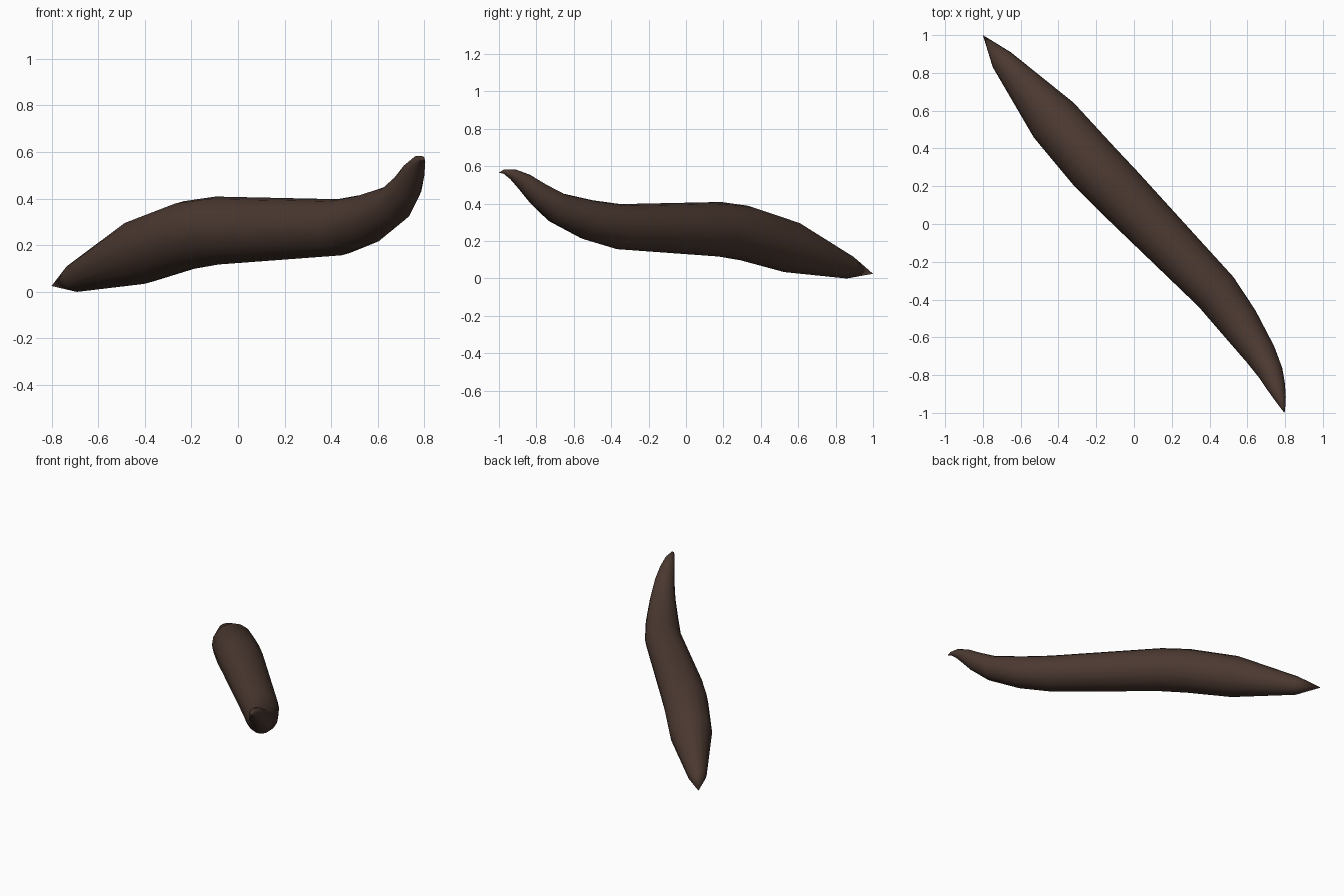
import bpy
import bmesh
import math
from mathutils import Vector

cube = bpy.data.objects.get("Cube")
if cube:
    bpy.data.objects.remove(cube, do_unlink=True)

SIDES = 16

# Spine stations from tail to head: x, y, z, radius
STATIONS = [
    (-0.70, 0.87, 0.060, 0.062),
    (-0.425, 0.55, 0.170, 0.140),
    (-0.215, 0.31, 0.243, 0.148),
    (-0.09, 0.18, 0.263, 0.146),
    (0.435, -0.36, 0.277, 0.121),
    (0.555, -0.52, 0.313, 0.108),
    (0.67, -0.69, 0.378, 0.084),
    (0.725, -0.79, 0.452, 0.066),
    (0.752, -0.86, 0.513, 0.050),
    (0.775, -0.925, 0.556, 0.030),
    (0.79, -0.975, 0.571, 0.011),
]
TAIL_TIP = Vector((-0.80, 1.0, 0.025))
HEAD_TIP = Vector((0.797, -1.0, 0.565))

# Brown skin
skin = bpy.data.materials.new("dark brown skin")
skin.use_nodes = True
colour = (0.070, 0.040, 0.030, 1.0)
skin.diffuse_color = colour
bsdf = next(n for n in skin.node_tree.nodes if n.type == 'BSDF_PRINCIPLED')
bsdf.inputs["Base Color"].default_value = colour
bsdf.inputs["Roughness"].default_value = 0.8

# Body: round rings square to the spine, closed by a point at each end
bm = bmesh.new()
path = [TAIL_TIP] + [Vector(s[:3]) for s in STATIONS] + [HEAD_TIP]
rings = []
for i, (x, y, z, radius) in enumerate(STATIONS, start=1):
    before = (path[i] - path[i - 1]).normalized()
    after = (path[i + 1] - path[i]).normalized()
    tangent = (before + after).normalized()
    side = tangent.cross(Vector((0, 0, 1))).normalized()
    up = side.cross(tangent)
    ring = []
    for k in range(SIDES):
        a = 2 * math.pi * k / SIDES
        ring.append(bm.verts.new(path[i] + radius * (math.cos(a) * side + math.sin(a) * up)))
    rings.append(ring)

for lower, upper in zip(rings, rings[1:]):
    for k in range(SIDES):
        n = (k + 1) % SIDES
        bm.faces.new((lower[k], lower[n], upper[n], upper[k]))

for tip, ring in ((TAIL_TIP, rings[0]), (HEAD_TIP, rings[-1])):
    point = bm.verts.new(tip)
    for k in range(SIDES):
        bm.faces.new((point, ring[k], ring[(k + 1) % SIDES]))

bmesh.ops.recalc_face_normals(bm, faces=bm.faces)
for face in bm.faces:
    face.smooth = True

mesh = bpy.data.meshes.new("body")
bm.to_mesh(mesh)
bm.free()
mesh.materials.append(skin)
body = bpy.data.objects.new("body", mesh)
bpy.context.collection.objects.link(body)
